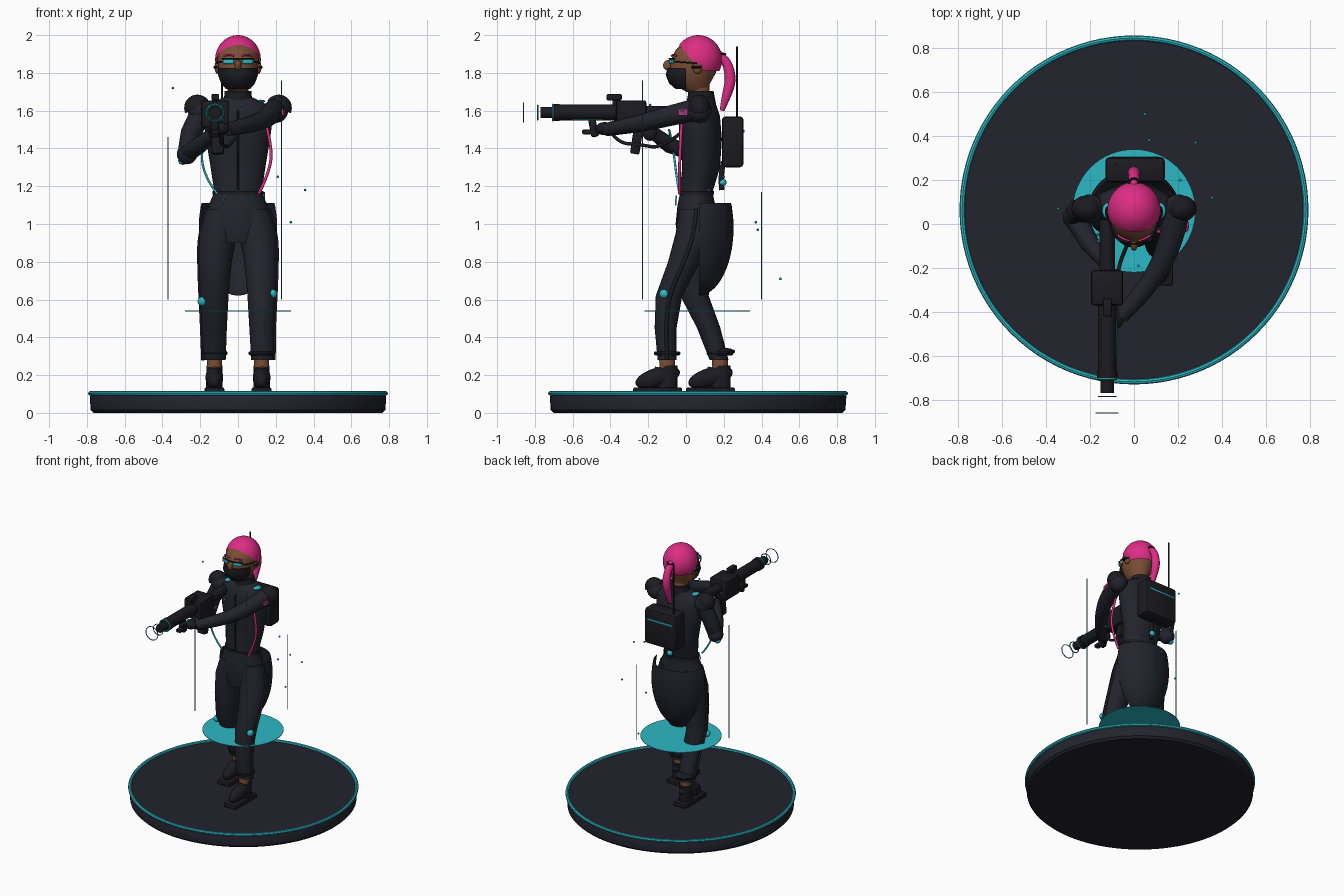
import bpy, bmesh, math
from mathutils import Vector

cube = bpy.data.objects.get("Cube")
if cube:
    bpy.data.objects.remove(cube)


def material(name, rgb):
    m = bpy.data.materials.new(name)
    m.use_nodes = True
    m.diffuse_color = (*rgb, 1)
    m.node_tree.nodes["Principled BSDF"].inputs["Base Color"].default_value = (*rgb, 1)
    return m


CLOTH = material("dark cloth", (.016, .017, .026))
GUN = material("black metal", (.011, .011, .015))
CYAN = material("cyan glow", (.025, .48, .56))
TEAL = material("deep teal", (.02, .2, .22))
PINK = material("hot pink", (.72, .026, .23))
SKIN = material("brown skin", (.2, .078, .036))


def finish(name, bm, mat, smooth=True):
    bmesh.ops.recalc_face_normals(bm, faces=bm.faces)
    me = bpy.data.meshes.new(name)
    bm.to_mesh(me)
    bm.free()
    ob = bpy.data.objects.new(name, me)
    bpy.context.collection.objects.link(ob)
    me.materials.append(mat)
    if smooth:
        bpy.ops.object.select_all(action='DESELECT')
        bpy.context.view_layer.objects.active = ob
        ob.select_set(True)
        bpy.ops.object.shade_smooth_by_angle(angle=math.radians(40))
    return ob


def loft(name, rings, mat, cuts=(), n=28, caps=True):
    """Stack of ellipses (z, x, y, rx, ry), trimmed by planes (point, removed side)."""
    bm = bmesh.new()
    loops = []
    for z, x, y, rx, ry in rings:
        loops.append([bm.verts.new((x + rx * math.cos(i * math.tau / n),
                                    y + ry * math.sin(i * math.tau / n), z)) for i in range(n)])
    for a, b in zip(loops, loops[1:]):
        for i in range(n):
            j = (i + 1) % n
            bm.faces.new((a[i], a[j], b[j], b[i]))
    if caps:
        bm.faces.new(loops[0])
        bm.faces.new(loops[-1])
    trim(bm, cuts)
    return finish(name, bm, mat)


def trim(bm, cuts):
    for co, no in cuts:
        bmesh.ops.bisect_plane(bm, geom=bm.verts[:] + bm.edges[:] + bm.faces[:],
                               plane_co=co, plane_no=no, clear_outer=True)


def ball(name, pos, size, mat, rot=(0, 0, 0), cuts=(), seg=28):
    bm = bmesh.new()
    bmesh.ops.create_uvsphere(bm, u_segments=seg, v_segments=max(6, seg // 2), radius=1)
    bmesh.ops.scale(bm, vec=size, verts=bm.verts)
    trim(bm, cuts)
    ob = finish(name, bm, mat)
    ob.location, ob.rotation_euler = pos, rot
    return ob


def box(name, lo, hi, mat, bevel=.01, rot=(0, 0, 0)):
    lo, hi = Vector(lo), Vector(hi)
    bm = bmesh.new()
    bmesh.ops.create_cube(bm, size=1)
    bmesh.ops.scale(bm, vec=hi - lo, verts=bm.verts)
    if bevel:
        bmesh.ops.bevel(bm, geom=bm.edges[:], offset=bevel, segments=2, affect='EDGES', profile=.5)
    ob = finish(name, bm, mat)
    ob.location, ob.rotation_euler = (lo + hi) / 2, rot
    return ob


def tube(name, pts, r, mat, radii=None, smooth=True, closed=False, res=4):
    """Round tube along a path, optionally tapered."""
    cu = bpy.data.curves.new(name, 'CURVE')
    cu.dimensions = '3D'
    cu.bevel_depth, cu.bevel_resolution, cu.use_fill_caps = r, res, True
    sp = cu.splines.new('NURBS' if smooth else 'POLY')
    sp.points.add(len(pts) - 1)
    for i, p in enumerate(pts):
        sp.points[i].co = (*p, 1)
        sp.points[i].radius = radii[i] if radii else 1
    sp.use_cyclic_u = closed
    if smooth:
        sp.order_u, sp.use_endpoint_u, sp.resolution_u = 3, True, 8
    ob = bpy.data.objects.new(name, cu)
    bpy.context.collection.objects.link(ob)
    cu.materials.append(mat)
    bpy.ops.object.select_all(action='DESELECT')
    bpy.context.view_layer.objects.active = ob
    ob.select_set(True)
    bpy.ops.object.convert(target='MESH')
    bpy.ops.object.shade_smooth_by_angle(angle=math.radians(40))
    return ob


def ring(name, c, rx, ry, r, mat, upright=False, n=48):
    pts = []
    for i in range(n):
        u, v = rx * math.cos(i * math.tau / n), ry * math.sin(i * math.tau / n)
        pts.append((c[0] + u, c[1], c[2] + v) if upright else (c[0] + u, c[1] + v, c[2]))
    return tube(name, pts, r, mat, smooth=False, closed=True, res=2)


# Display base and floating glow disc
loft("base", [(z, 0, .064, r, r) for z, r in ((0, .765), (.015, .78), (.085, .785), (.1, .775))], CLOTH, n=96)
ring("base_rim", (0, .064, .103), .782, .782, .012, CYAN, n=96)
loft("glow_disc", [(z, 0, .06, .28, .28) for z in (.538, .542)], CYAN, n=64)

# Torso, neck and collar
loft("torso", [(.9, 0, .05, .13, .09), (1., 0, .055, .17, .11), (1.1, 0, .055, .155, .1), (1.17, 0, .055, .125, .085),
               (1.2, 0, .06, .13, .09), (1.3, 0, .08, .145, .1), (1.45, 0, .08, .17, .11), (1.57, 0, .075, .185, .105),
               (1.63, 0, .075, .16, .085), (1.67, 0, .08, .08, .065)], CLOTH)
loft("belt", [(z, 0, .055, .135, .093) for z in (1.155, 1.175)], GUN)
loft("neck", [(1.63, 0, .08, .055, .055), (1.75, 0, .06, .055, .06)], SKIN)
loft("collar", [(1.63, 0, .08, .09, .08), (1.68, 0, .08, .072, .07), (1.705, 0, .078, .07, .068)], GUN)
for s in (1, -1):
    tube("waist_mark", [(s * .07, -.052, 1.15), (s * .085, -.055, 1.1)], .004, CYAN, smooth=False, res=1)
tube("front_zip", [(0, -.03, 1.6), (0, -.034, 1.45), (0, -.035, 1.18)], .005, GUN)
tube("pink_cable", [(.13, -.02, 1.6), (.18, -.03, 1.42), (.17, -.035, 1.28), (.11, -.035, 1.16)], .008, PINK)
tube("cyan_cable", [(-.12, -.09, 1.5), (-.2, -.07, 1.42), (-.18, -.05, 1.25), (-.11, -.035, 1.16)], .006, CYAN)

# Head, face and mask
head = [(1.7, 0, .06, .045, .06), (1.74, 0, .03, .078, .095), (1.8, 0, .035, .1, .123),
        (1.87, 0, .05, .112, .13), (1.92, 0, .06, .103, .115), (1.96, 0, .065, .075, .08), (1.985, 0, .065, .03, .03)]
loft("head", head, SKIN)
loft("mask", [(1.715, 0, .035, .07, .09), (1.745, 0, .02, .092, .11), (1.79, 0, .02, .108, .128), (1.825, 0, .03, .108, .128)],
     GUN, cuts=[((0, 0, 0), (0, 1, 0))])
ball("nose", (0, -.088, 1.84), (.018, .034, .03), SKIN, seg=16)
for s in (1, -1):
    ball("ear", (s * .11, .06, 1.83), (.014, .026, .035), SKIN, seg=16)
    ring("earpiece", (s * .118, .055, 1.83), .008, .022, .006, GUN, n=20)
    box("lens", (s * .05 - .03, -.083, 1.848), (s * .05 + .03, -.075, 1.872), CYAN, .003, rot=(0, 0, s * .3))
    tube("eyebrow", [(s * .02, -.076, 1.89), (s * .05, -.07, 1.9), (s * .075, -.05, 1.89)], .005, PINK)
    tube("glasses_arm", [(s * .085, -.06, 1.86), (s * .117, 0, 1.855), (s * .118, .06, 1.85)], .004, GUN)
tube("glasses_bridge", [(-.085, -.06, 1.876), (-.04, -.09, 1.876), (.04, -.09, 1.876), (.085, -.06, 1.876)], .004, GUN)

# Hair cap cut along the hairline, with ponytail
ball("hair", (0, .065, 1.87), (.121, .126, .13), PINK, seg=48,
     cuts=[((0, 0, -.06), (0, 0, -1)), ((0, -.1, .075), (0, -.77, -.64))])
tube("ponytail", [(0, .15, 1.91), (0, .21, 1.88), (0, .24, 1.77), (0, .215, 1.68), (0, .19, 1.6)], .03, PINK,
     [.7, .8, 1, .85, .4])
ring("hair_tie", (0, .185, 1.9), .022, .022, .006, GUN, n=20)

# Legs: one stepping forward, one behind
left = [(1.08, .08, .055, .085, .09), (.95, .105, .045, .1, .1), (.8, .12, -.01, .087, .085),
        (.62, .125, -.09, .075, .07), (.45, .125, -.108, .065, .058), (.28, .13, -.1, .06, .05)]
right = [(1.08, -.08, .055, .085, .09), (.95, -.105, .055, .1, .1), (.8, -.12, .045, .087, .09),
         (.62, -.125, .045, .075, .075), (.45, -.125, .12, .066, .062), (.28, -.125, .175, .06, .05)]
for side, rings, s, ay, knee in (("left", left, 1, -.1, (.183, -.115, .63)), ("right", right, -1, .18, (-.19, .02, .59))):
    x = s * .125
    loft(side + "_leg", rings, CLOTH)
    tube(side + "_leg_piping", [(a[1] + s * a[3], a[2], a[0]) for a in rings], .01, GUN)
    ball(side + "_knee_light", knee, (.024, .027, .025), CYAN, seg=16)
    ring(side + "_cuff", (x, ay, .315), .06, .06, .011, GUN)
    loft(side + "_ankle", [(.2, x, ay, .038, .04), (.29, x, ay, .04, .042)], SKIN)
    ball(side + "_shoe", (x, ay - .05, .187), (.047, .122, .052), GUN, rot=(.28, 0, 0))
    loft(side + "_shoe_heel", [(.13, x, ay, .044, .055), (.2, x, ay, .043, .055), (.25, x, ay + .01, .042, .045)], GUN)
    box(side + "_sole", (x - .053, ay - .18, .1), (x + .053, ay + .08, .135), GUN)
    tube(side + "_lace", [(x - .03, ay - .05, .24), (x, ay - .075, .242), (x + .03, ay - .05, .24)], .004, SKIN, res=1)
ball("ankle_fin", (-.125, .19, .325), (.065, .07, .02), GUN)

# Rounded coat tail, open at the front
ball("coat_tail", (0, .065, .98), (.208, .187, .36), CLOTH, seg=40,
     cuts=[((0, .005, 0), (0, -1, 0)), ((0, 0, .13), (0, 0, 1))])

# Arms, shoulder caps and lights
tube("left_arm", [(.2, .07, 1.61), (.17, -.08, 1.575), (.1, -.23, 1.535), (-.01, -.37, 1.51), (-.06, -.42, 1.5)], .058, CLOTH,
     [1, .95, .8, .68, .6])
tube("right_arm", [(-.19, .07, 1.6), (-.25, .06, 1.48), (-.27, .03, 1.37), (-.2, -.09, 1.42), (-.13, -.17, 1.48)], .058, CLOTH,
     [1, .95, .92, .75, .6], smooth=False)
ball("right_elbow", (-.27, .03, 1.37), (.054, .054, .054), CLOTH)
ball("right_elbow_light", (-.293, .04, 1.335), (.024, .024, .022), CYAN, seg=16)
ball("left_hand", (-.09, -.43, 1.505), (.045, .05, .035), GUN, seg=16)
ball("right_hand", (-.12, -.19, 1.48), (.035, .04, .04), GUN, seg=16)
for s in (1, -1):
    ball("shoulder", (s * .2, .07, 1.6), (.065, .065, .065), CLOTH)
    ball("shoulder_cap", (s * .215, .07, 1.615), (.07, .06, .07), GUN, rot=(0, s * .5, 0),
         cuts=[((0, 0, .005), (0, 0, -1))])
    ball("collar_light", (s * .12, .06, 1.65), (.025, .035, .008), CYAN, seg=12)
box("arm_patch", (.238, -.04, 1.575), (.246, .01, 1.61), PINK, .002, rot=(0, 0, -.2))
box("arm_patch_trim", (.241, -.03, 1.585), (.249, -.005, 1.6), TEAL, .002, rot=(0, 0, -.2))

# Backpack with antenna and hanging light
box("backpack", (-.13, .19, 1.3), (.14, .305, 1.57), GUN, .02)
box("backpack_stripe", (-.1, .302, 1.485), (.11, .309, 1.497), CYAN, .002)
tube("antenna", [(-.085, .27, 1.55), (-.085, .27, 1.94)], .005, GUN, smooth=False)
tube("spine_cable", [(0, .2, 1.33), (0, .18, 1.26), (0, .19, 1.18)], .014, GUN)
ball("spine_light", (0, .195, 1.22), (.02, .02, .02), CYAN, seg=16)

# Long gun
GX, GZ = -.122, 1.59


def barrel(name, y0, y1, r, mat=GUN):
    tube(name, [(GX, y0, GZ), (GX, y1, GZ)], r, mat, smooth=False)


barrel("gun_barrel", -.7, -.35, .042)
barrel("gun_muzzle", -.77, -.68, .03)
barrel("gun_collar", -.7, -.67, .046)
barrel("gun_stock", -.22, .02, .035)
box("gun_body", (-.195, -.37, 1.51), (-.05, -.21, 1.655), GUN, .012)
box("gun_sight", (-.14, -.42, 1.655), (-.1, -.34, 1.688), GUN, .006)
box("gun_sight_mount", (-.13, -.39, 1.62), (-.11, -.36, 1.66), GUN, 0)
box("gun_foregrip", (-.145, -.51, 1.46), (-.1, -.47, 1.56), GUN, .01, rot=(.2, 0, 0))
box("gun_foregrip_foot", (-.14, -.55, 1.475), (-.1, -.45, 1.5), GUN, .008)
box("gun_grip", (-.14, -.285, 1.37), (-.075, -.235, 1.53), GUN, .008, rot=(-.15, 0, 0))
box("gun_light_strip", (-.083, -.6, 1.55), (-.076, -.44, 1.556), CYAN, .001)
tube("gun_cable", [(-.1, -.42, 1.52), (-.09, -.37, 1.43), (-.08, -.24, 1.42), (-.05, -.13, 1.4), (0, -.03, 1.48)], .009, GUN)
ring("muzzle_light", (GX, -.705, GZ), .042, .042, .005, CYAN, upright=True)
ring("energy_ring_near", (GX, -.785, GZ), .04, .04, .003, TEAL, upright=True)
ring("energy_ring_far", (GX, -.86, GZ), .05, .05, .003, TEAL, upright=True)

# Floating light beams and sparks
for x, y, top in ((.23, -.23, 1.76), (-.37, .01, 1.46), (.139, .4, 1.17)):
    tube("light_beam", [(x, y, .6), (x, y, top)], .003, TEAL, smooth=False, res=1)
for p in ((.28, .37, 1.01), (.05, .5, .71), (-.345, .07, 1.72), (.355, .12, 1.18), (.21, .2, 1.25), (.07, .38, .97),
          (.02, -.19, 1.63)):
    ball("spark", p, (.007, .007, .007), CYAN, seg=8)
